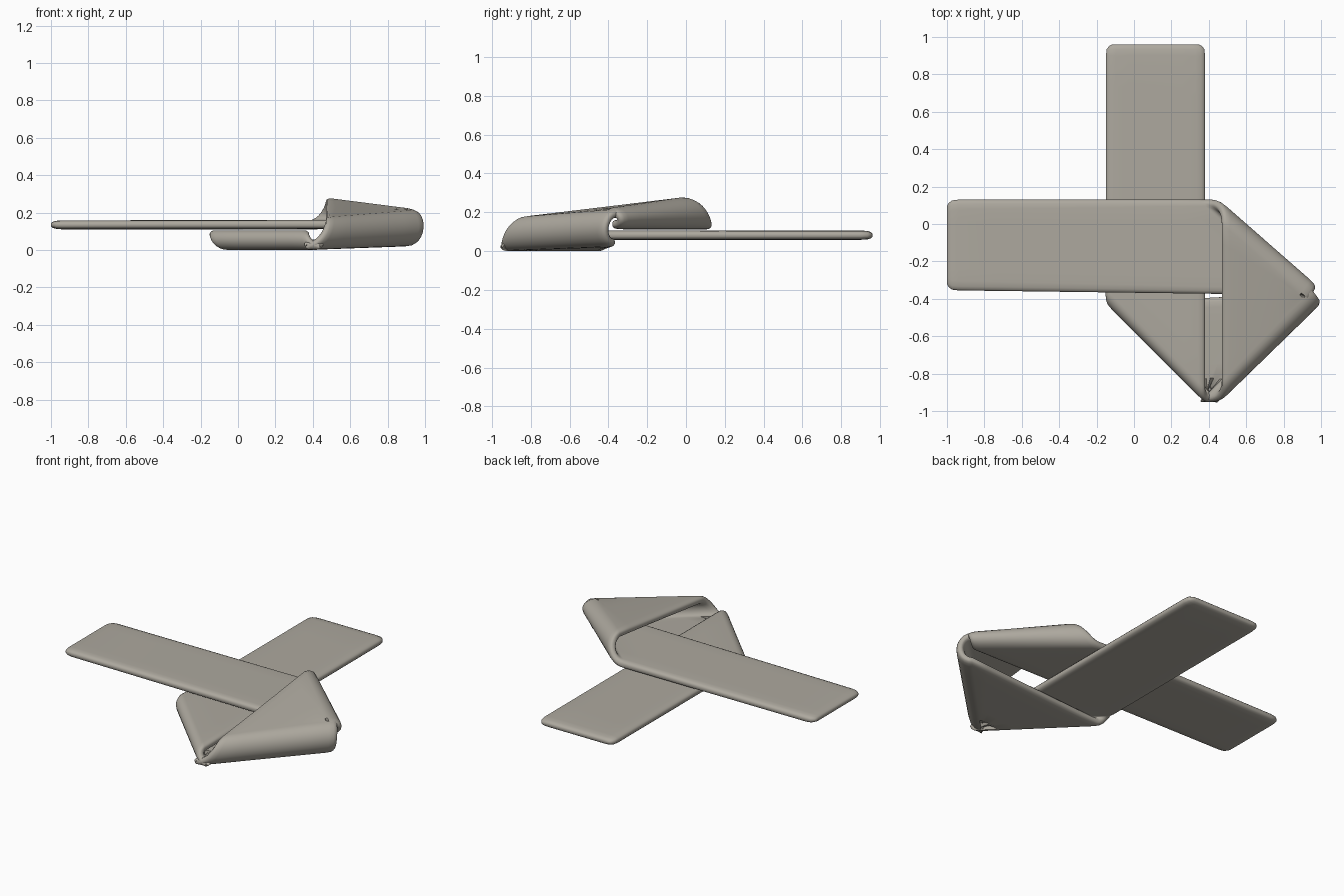
import bpy, bmesh, math
from mathutils import Vector as V

if "Cube" in bpy.data.objects:
    bpy.data.objects.remove(bpy.data.objects["Cube"])

mat = bpy.data.materials.new("warm grey")
mat.diffuse_color = (0.42, 0.395, 0.345, 1)
mat.use_nodes = True
mat.node_tree.nodes["Principled BSDF"].inputs["Base Color"].default_value = mat.diffuse_color

rows = []          # each row: (left edge point, right edge point) of the ribbon


def straight(a, b, n):
    """Ease to a new row (a, b) by n even steps from the last one."""
    la, lb = rows[-1]
    for i in range(1, n + 1):
        rows.append((la.lerp(a, i / n), lb.lerp(b, i / n)))


def edge_arc(corner, out, axis, bulge, inset, run, z0, z1, n=12):
    """Path of one ribbon edge round a diagonal fold."""
    c = V((*corner, 0)) - out * inset
    pts = []
    for i in range(n + 1):
        t = math.pi * i / n
        p = c + out * bulge * math.sin(t) + axis * run * (i / n - 0.5)
        p.z = (z0 + z1) / 2 + (z0 - z1) / 2 * math.cos(t)
        pts.append(p)
    return pts


def fold(out, axis, left, right):
    out, axis = V((*out, 0)).normalized(), V((*axis, 0)).normalized()
    new = list(zip(edge_arc(left[0], out, axis, *left[1:]),
                   edge_arc(right[0], out, axis, *right[1:])))
    straight(*new[0], 8)
    rows.extend(new[1:])


# ribbon centre surface: back tail, three diagonal folds, left tail
XL, XR, H = -0.15, 0.38, 0.082
for y, s in ((0.96, 0.035), (0.953, 0.018), (0.935, 0.004), (0.90, 0)):
    rows.append((V((XL + s, y, H)), V((XR - s, y, H))))
fold((-1, -1), (1, -1),
     ((XL, -0.42), 0.03, 0.05, 0.10, H, 0.024),
     ((XR, -0.95), 0.03, 0.05, 0.10, H, 0.024))
fold((1, -1), (1, 1),
     ((1.0, -0.42), 0.07, 0.09, 0.03, 0.045, 0.195),
     ((0.47, -0.95), 0.05, 0.08, 0.16, 0.024, 0.155))
fold((1, 1), (-1, 1),
     ((0.98, -0.33), 0.06, 0.085, 0.03, 0.197, 0.138),
     ((0.47, 0.13), 0.055, 0.09, 0.18, 0.256, 0.135))
straight(V((-0.94, -0.355, 0.135)), V((-0.94, 0.13, 0.135)), 8)
for x, s in ((-0.972, 0.004), (-0.992, 0.018), (-1.0, 0.035)):
    rows.append((V((x, -0.355 + s, 0.135)), V((x, 0.13 - s, 0.135))))

# cross-section: distance from the edge and half thickness there
rim = [(0, 0.008), (0.007, 0.016), (0.022, 0.022), (0.05, 0.024)]
taper = [0.35, 0.65, 0.9]
N = len(rows)
grid, half = [], []
for a, b in rows:
    w = (b - a).length
    d = [r[0] / w for r in rim]
    mid = [d[-1] + (1 - 2 * d[-1]) * k / 6 for k in range(1, 6)]
    fr = d + mid + [1 - q for q in reversed(d)]
    grid.append([a.lerp(b, f) for f in fr])
half = [r[1] for r in rim] + [0.024] * 5 + [r[1] for r in reversed(rim)]

bm = bmesh.new()
M = len(half)
loops = []
for i in range(N):
    k = min(i, N - 1 - i)
    sc = taper[k] if k < 3 else 1
    across = (rows[i][1] - rows[i][0]).normalized()
    top, bot = [], []
    for j in range(M):
        along = grid[min(i + 1, N - 1)][j] - grid[max(i - 1, 0)][j]
        n = along.cross(across).normalized() * half[j] * sc
        top.append(bm.verts.new(grid[i][j] + n))
        bot.append(bm.verts.new(grid[i][j] - n))
    loops.append(top + bot[::-1])
for p, q in zip(loops, loops[1:]):
    for j in range(2 * M):
        k = (j + 1) % (2 * M)
        bm.faces.new((p[j], p[k], q[k], q[j]))
for lp in (loops[0], loops[-1]):
    for j in range(M - 1):
        bm.faces.new((lp[j], lp[j + 1], lp[2 * M - 2 - j], lp[2 * M - 1 - j]))
bmesh.ops.recalc_face_normals(bm, faces=bm.faces)

# stand on z = 0
low = min(v.co.z for v in bm.verts)
bmesh.ops.translate(bm, vec=(0, 0, -low), verts=bm.verts)

me = bpy.data.meshes.new("folded_ribbon")
bm.to_mesh(me)
bm.free()
me.materials.append(mat)
ob = bpy.data.objects.new("folded_ribbon", me)
bpy.context.collection.objects.link(ob)
bpy.context.view_layer.objects.active = ob
ob.select_set(True)
bpy.ops.object.shade_smooth_by_angle(angle=math.radians(50))
